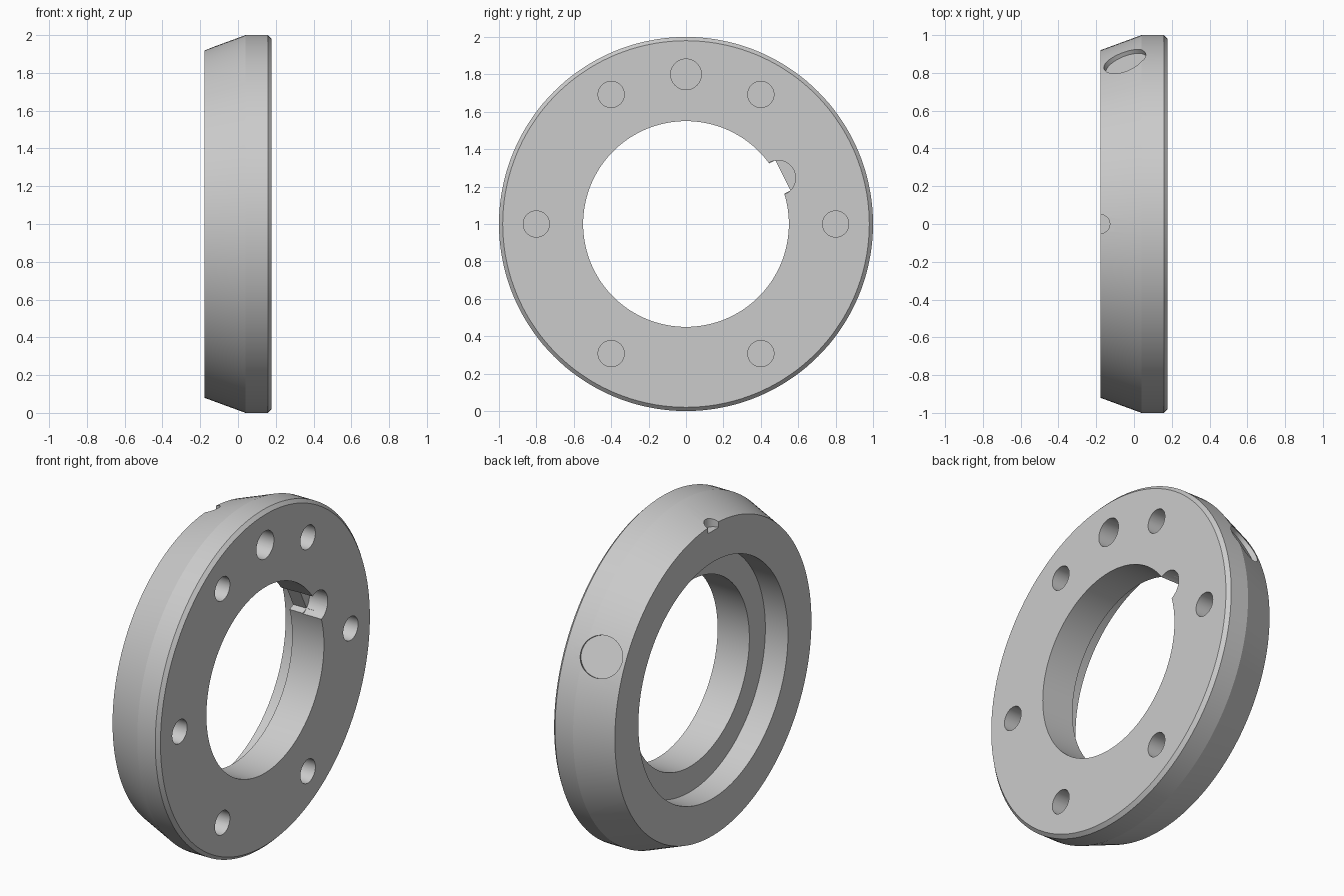
import bpy, bmesh, math
from mathutils import Vector

cube = bpy.data.objects.get("Cube")
if cube:
    bpy.data.objects.remove(cube, do_unlink=True)

grey = bpy.data.materials.new("light_grey")
grey.use_nodes = True
COLOUR = (0.6, 0.6, 0.6, 1)
grey.diffuse_color = COLOUR
grey.node_tree.nodes["Principled BSDF"].inputs["Base Color"].default_value = COLOUR

HALF = 0.178          # half thickness
FLOOR = -0.03         # counterbore floor
BORE = 0.55
CENTRE = Vector((0, 0, 1))
KEY_ANGLE = math.radians(26.6)


def radial(angle, r, x=0.0):
    """Point at a given angle and radius around the ring axis."""
    return CENTRE + Vector((x, r * math.cos(angle), r * math.sin(angle)))


def add_object(name, bm):
    bmesh.ops.recalc_face_normals(bm, faces=bm.faces)
    mesh = bpy.data.meshes.new(name)
    bm.to_mesh(mesh)
    bm.free()
    mesh.materials.append(grey)
    obj = bpy.data.objects.new(name, mesh)
    bpy.context.collection.objects.link(obj)
    return obj


def lathe(name, profile, segments=144):
    """Revolve a closed (x, radius) profile around the x axis."""
    bm = bmesh.new()
    rings = [[bm.verts.new(radial(2 * math.pi * i / segments, r, x))
              for x, r in profile] for i in range(segments)]
    n = len(profile)
    for i in range(segments):
        a, b = rings[i], rings[(i + 1) % segments]
        for j in range(n):
            k = (j + 1) % n
            bm.faces.new((a[j], a[k], b[k], b[j]))
    return add_object(name, bm)


def cut(target, cutter):
    """Subtract a cutter from the target and remove it."""
    cutter.hide_render = True
    mod = target.modifiers.new("cut", 'BOOLEAN')
    mod.operation = 'DIFFERENCE'
    mod.solver = 'EXACT'
    mod.object = cutter
    bpy.context.view_layer.objects.active = target
    bpy.ops.object.modifier_apply(modifier=mod.name)
    bpy.data.objects.remove(cutter, do_unlink=True)


def drill(target, start, axis, radius, depth):
    """Flat bottomed hole: start is on the surface, axis points outward."""
    axis = axis.normalized()
    extra = 0.1
    bm = bmesh.new()
    bmesh.ops.create_cone(bm, cap_ends=True, segments=48, radius1=radius,
                          radius2=radius, depth=depth + extra)
    rot = Vector((0, 0, 1)).rotation_difference(axis).to_matrix()
    bmesh.ops.rotate(bm, verts=bm.verts, matrix=rot)
    bmesh.ops.translate(bm, verts=bm.verts, vec=start + axis * (extra - depth) / 2)
    cut(target, add_object("drill_cutter", bm))


# Ring body with tapered rim, chamfer, bore and counterbore
ring = lathe("ring_body", [
    (-HALF, 0.70), (-HALF, 0.92), (0.04, 1.0), (HALF - 0.02, 1.0),
    (HALF, 0.98), (HALF, BORE), (FLOOR, BORE), (FLOOR, 0.70)])

# Blind bolt holes and the larger locating hole in the right face
side = Vector((1, 0, 0))
for i in range(6):
    drill(ring, radial(math.radians(60 * i), 0.8, HALF), side, 0.07, 0.2)
drill(ring, radial(math.pi / 2, 0.8, HALF), side, 0.082, 0.2)

# Round pocket on the edge of the bore
drill(ring, radial(KEY_ANGLE, BORE, HALF), side, 0.094, 0.12)

# Flat key slot running from the pocket to the counterbore
bm = bmesh.new()
bmesh.ops.create_cube(bm, size=1)
for v in bm.verts:
    v.co = radial(0, 0.53 + 0.1 * v.co.y, 0.01 + 0.22 * v.co.x) + Vector((0, 0, 0.18 * v.co.z))
turn = Vector((0, 1, 0)).rotation_difference(radial(KEY_ANGLE, 1) - CENTRE).to_matrix()
bmesh.ops.rotate(bm, verts=bm.verts, cent=CENTRE, matrix=turn)
cut(ring, add_object("slot_cutter", bm))

# Shallow round recess square to the tapered rim
taper = math.atan2(0.08, 0.04 + HALF)
outward = radial(KEY_ANGLE, math.cos(taper), -math.sin(taper)) - CENTRE
drill(ring, radial(KEY_ANGLE, 0.967, -0.05), outward, 0.117, 0.03)

# Small index notch at the top of the left edge
drill(ring, radial(math.pi / 2, 0.92, -HALF), Vector((0, 0, 1)), 0.05, 0.035)

# Smooth round walls, keep edges sharp
bpy.ops.object.select_all(action='DESELECT')
ring.select_set(True)
bpy.context.view_layer.objects.active = ring
bpy.ops.object.shade_smooth_by_angle(angle=math.radians(15))
